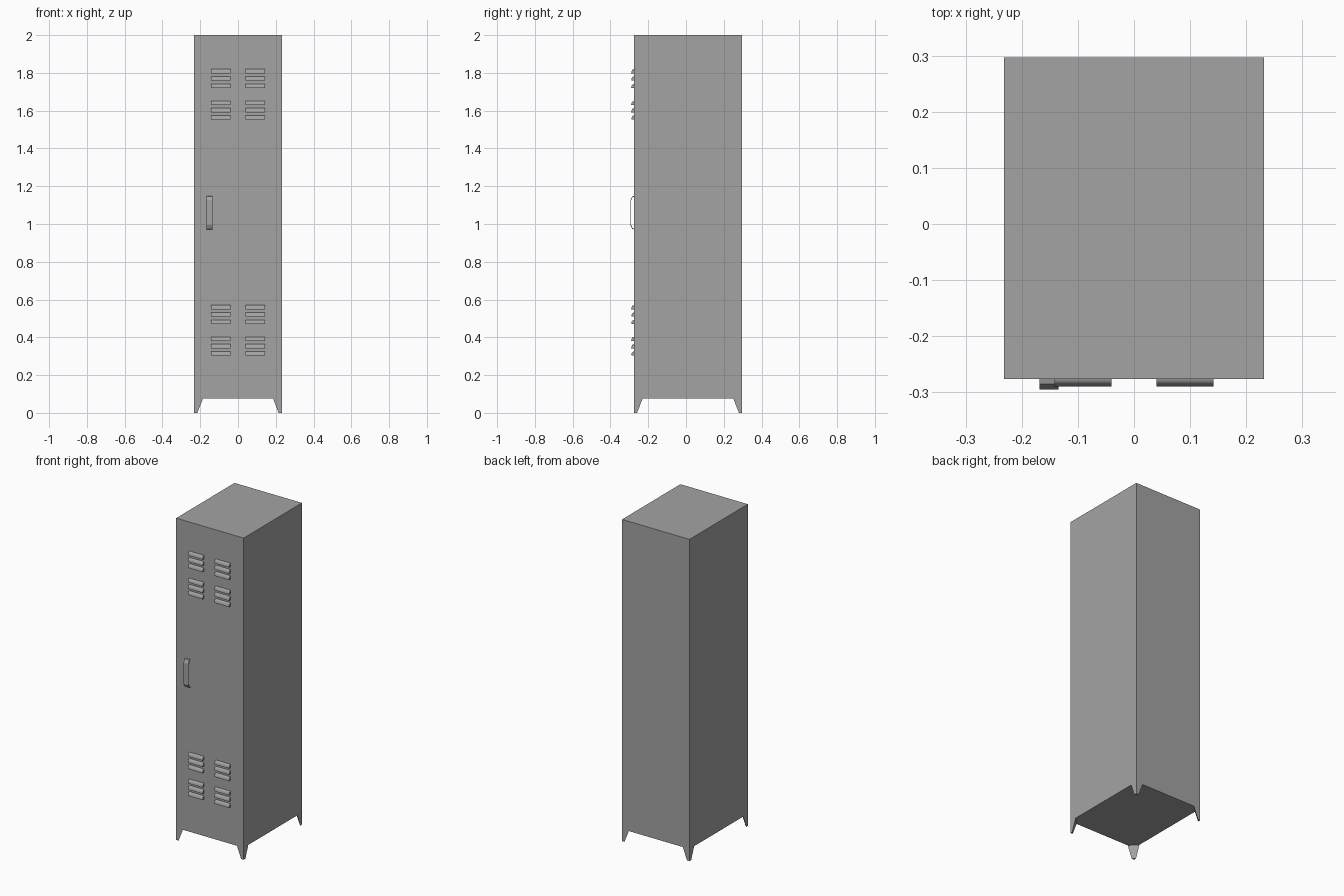
import bpy
import bmesh
import math

if "Cube" in bpy.data.objects:
    bpy.data.objects.remove(bpy.data.objects["Cube"], do_unlink=True)

GREY = (0.37, 0.37, 0.37, 1)
steel = bpy.data.materials.new("grey steel")
steel.use_nodes = True
steel.diffuse_color = GREY
steel.node_tree.nodes["Principled BSDF"].inputs["Base Color"].default_value = GREY

HALF_W, FRONT, BACK = 0.232, -0.276, 0.297
BASE, TOP = 0.075, 2.0


def finish(name, bm, smooth=False):
    bmesh.ops.recalc_face_normals(bm, faces=bm.faces)
    mesh = bpy.data.meshes.new(name)
    bm.to_mesh(mesh)
    bm.free()
    mesh.materials.append(steel)
    obj = bpy.data.objects.new(name, mesh)
    bpy.context.collection.objects.link(obj)
    if smooth:
        bpy.ops.object.select_all(action="DESELECT")
        obj.select_set(True)
        bpy.context.view_layer.objects.active = obj
        bpy.ops.object.shade_smooth_by_angle(angle=math.radians(35))
    return obj


def loft(bm, ring_a, ring_b):
    """Closed solid between two matching rings of points."""
    a = [bm.verts.new(p) for p in ring_a]
    b = [bm.verts.new(p) for p in ring_b]
    n = len(a)
    for i in range(n):
        j = (i + 1) % n
        bm.faces.new((a[i], a[j], b[j], b[i]))
    bm.faces.new(a[::-1])
    bm.faces.new(b)


def extrude_x(bm, profile, x0, x1):
    loft(bm, [(x0, y, z) for y, z in profile], [(x1, y, z) for y, z in profile])


# Cabinet body
bm = bmesh.new()
extrude_x(bm, [(FRONT, BASE), (BACK, BASE), (BACK, TOP), (FRONT, TOP)], -HALF_W, HALF_W)
finish("cabinet_body", bm)


# Tapered corner feet with a diagonal inner face
def foot_ring(x, y, sx, sy, size, z):
    return [(x, y, z), (x - sx * size, y, z), (x, y - sy * size, z)]


for side, sx in (("right", -1), ("left", 1)):
    for end, y, sy in (("front", FRONT, -1), ("back", BACK, 1)):
        bm = bmesh.new()
        x = sx * HALF_W
        loft(bm, foot_ring(x, y, sx, sy, 0.017, 0), foot_ring(x, y, sx, sy, 0.046, BASE))
        finish(f"{end}_{side}_foot", bm)

# Louvred vents: curved hoods with flat undersides
DEPTH, HEIGHT, STEPS = 0.014, 0.022, 6
for level, centres in (("upper", (1.77, 1.602)), ("lower", (0.52, 0.353))):
    bm = bmesh.new()
    for centre in centres:
        for row in (-1, 0, 1):
            low = centre + row * 0.039 - HEIGHT / 2
            hood = [(FRONT, low)]
            for i in range(STEPS + 1):
                t = math.pi / 2 * i / STEPS
                hood.append((FRONT - DEPTH * math.cos(t), low + HEIGHT * math.sin(t)))
            for x0 in (-0.142, 0.04):
                extrude_x(bm, hood, x0, x0 + 0.102)
    finish(f"{level}_vents", bm, smooth=True)

# Bent strip door handle
bm = bmesh.new()
reach, thick = 0.019, 0.004
outer = [(0, 0.972), (0.009, 0.974), (reach, 0.994), (reach, 1.126), (0.009, 1.146), (0, 1.148)]
inner = [(0, 0.976), (0.007, 0.978), (reach - thick, 0.996),
         (reach - thick, 1.124), (0.007, 1.142), (0, 1.144)]
for i in range(len(outer) - 1):
    quad = [outer[i], outer[i + 1], inner[i + 1], inner[i]]
    extrude_x(bm, [(FRONT - d, z) for d, z in quad], -0.168, -0.135)
bmesh.ops.remove_doubles(bm, verts=bm.verts, dist=0.0001)
# Drop the hidden walls between strip segments
shared = {}
for f in bm.faces:
    shared.setdefault(tuple(round(c, 4) for c in f.calc_center_median()), []).append(f)
hidden = [f for group in shared.values() if len(group) > 1 for f in group]
bmesh.ops.delete(bm, geom=hidden, context="FACES_ONLY")
finish("door_handle", bm)
